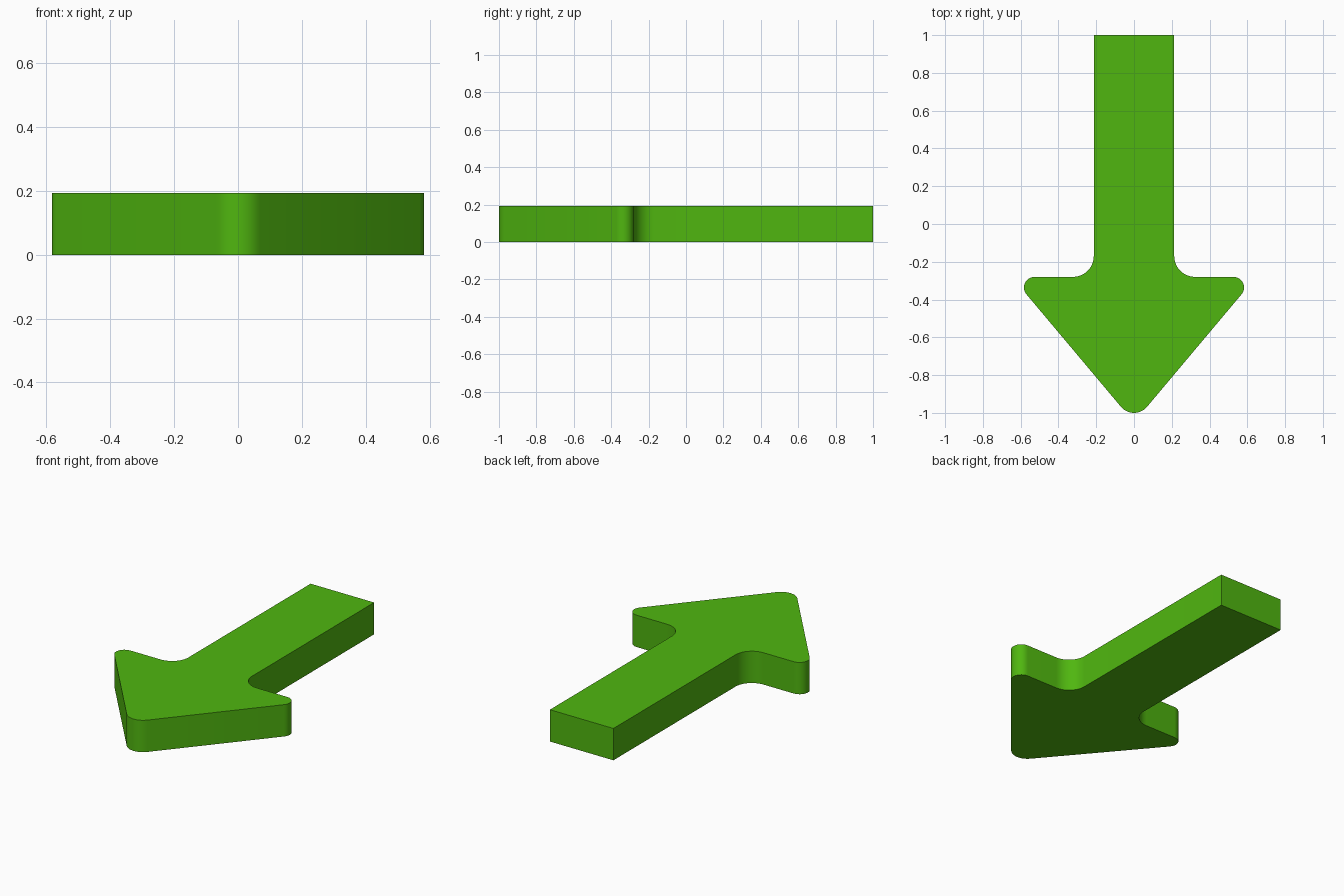
import bpy, bmesh, math
from mathutils import Vector

if "Cube" in bpy.data.objects:
    bpy.data.objects.remove(bpy.data.objects["Cube"])

THICK = 0.193


def fillet(prev, corner, nxt, r, steps=10):
    """Points of an arc of radius r rounding off one outline corner."""
    p = Vector(corner)
    a = (Vector(prev) - p).normalized()
    b = (Vector(nxt) - p).normalized()
    half = a.angle(b) / 2
    centre = p + (a + b).normalized() * (r / math.sin(half))
    start = p + a * (r / math.tan(half)) - centre
    end = p + b * (r / math.tan(half)) - centre
    sweep = start.angle(end)
    return [centre + (start * math.sin((1 - i / steps) * sweep)
                      + end * math.sin(i / steps * sweep)) / math.sin(sweep)
            for i in range(steps + 1)]


# Sharp outline corners (x, y, rounding radius), right half then mirrored
right = [(0.213, 1.0, 0), (0.213, -0.28, 0.11), (0.647, -0.28, 0.056)]
corners = right + [(0, -1.05, 0.09)] + [(-x, y, r) for x, y, r in reversed(right)]

outline = []
for i, (x, y, r) in enumerate(corners):
    if r == 0:
        outline.append(Vector((x, y)))
    else:
        outline += fillet(corners[i - 1][:2], (x, y), corners[i + 1][:2], r)

# Arrow plate: fill the outline and extrude it upwards
bm = bmesh.new()
base = bm.faces.new([bm.verts.new((p.x, p.y, 0)) for p in outline])
top = bmesh.ops.extrude_face_region(bm, geom=[base], use_keep_orig=True)
bmesh.ops.translate(bm, vec=(0, 0, THICK),
                    verts=[v for v in top["geom"] if isinstance(v, bmesh.types.BMVert)])
bmesh.ops.recalc_face_normals(bm, faces=bm.faces)
mesh = bpy.data.meshes.new("arrow")
bm.to_mesh(mesh)
bm.free()

arrow = bpy.data.objects.new("arrow", mesh)
bpy.context.collection.objects.link(arrow)

# Green colour
green = bpy.data.materials.new("green")
green.diffuse_color = (0.08, 0.47, 0.005, 1)
green.use_nodes = True
green.node_tree.nodes["Principled BSDF"].inputs["Base Color"].default_value = green.diffuse_color
mesh.materials.append(green)

# Smooth rounded corners, crisp rims
bpy.context.view_layer.objects.active = arrow
arrow.select_set(True)
bpy.ops.object.shade_smooth_by_angle(angle=math.radians(30))
